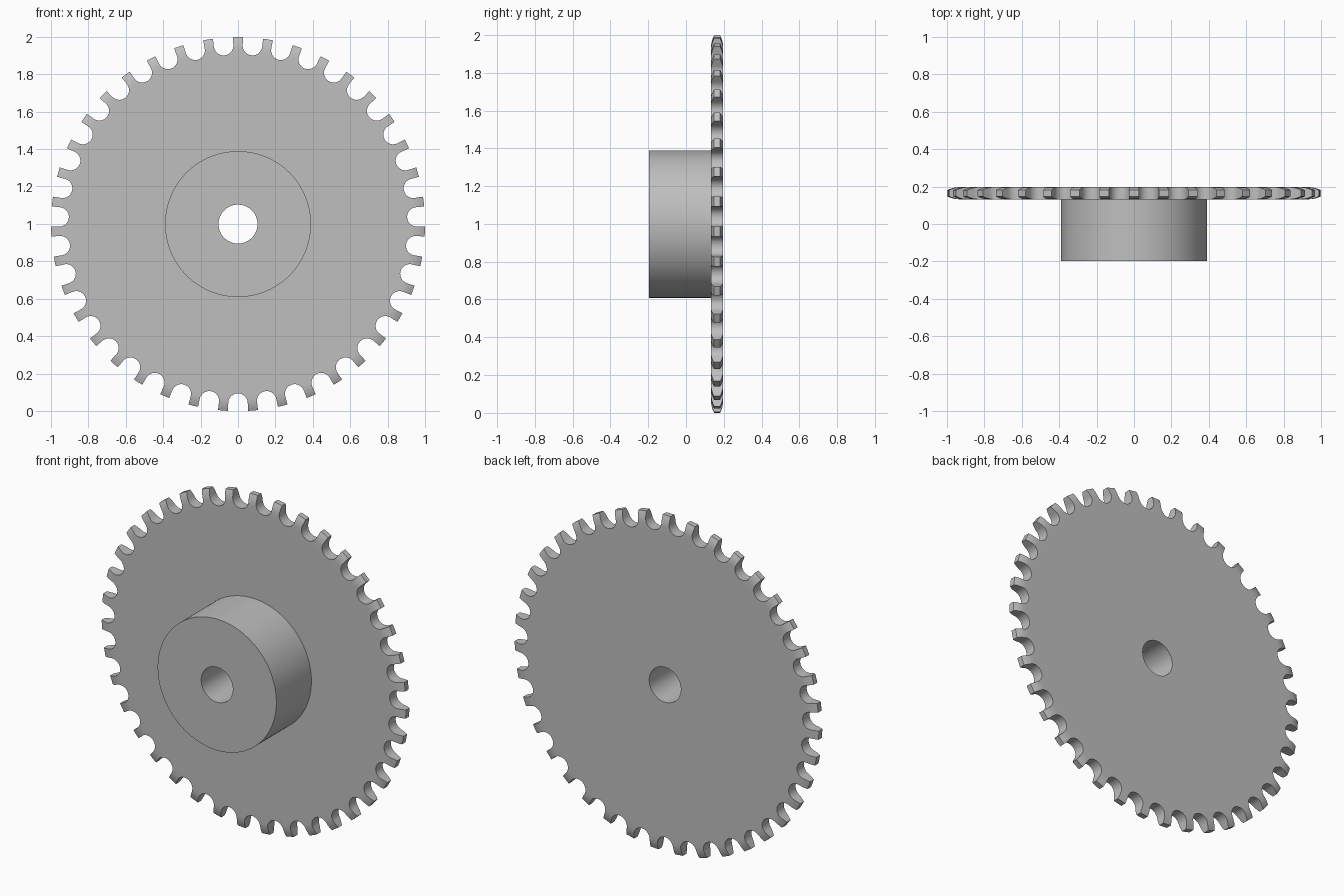
import bpy, bmesh
from math import sin, cos, pi, sqrt, radians
from mathutils import Matrix, Vector

TEETH = 39
STEPS = TEETH * 4
CENTRE = Vector((0, 0, 0.999))
BORE, HUB, TIP = 0.104, 0.39, 1.0
FRONT, PLATE, BACK = -0.197, 0.132, 0.197
SEAT_R, ROLLER = 0.957, 0.052

cube = bpy.data.objects.get("Cube")
if cube:
    bpy.data.objects.remove(cube, do_unlink=True)

steel = bpy.data.materials.new("grey steel")
steel.use_nodes = True
grey = (0.52, 0.52, 0.52, 1)
steel.diffuse_color = grey
steel.node_tree.nodes["Principled BSDF"].inputs["Base Color"].default_value = grey


def make_object(name, bm):
    bmesh.ops.recalc_face_normals(bm, faces=bm.faces)
    mesh = bpy.data.meshes.new(name)
    bm.to_mesh(mesh)
    bm.free()
    mesh.materials.append(steel)
    obj = bpy.data.objects.new(name, mesh)
    bpy.context.collection.objects.link(obj)
    return obj


# Turned blank: bore, hub and plate with a rounded rim
round_r, round_start = 0.15, 0.932
rim = []
for i in range(6):
    r = round_start + (TIP - round_start) * i / 5
    rim.append((r, round_r - sqrt(round_r ** 2 - (r - round_start) ** 2)))
profile = [(BORE, FRONT), (HUB, FRONT), (HUB, PLATE), (0.89, PLATE)]
profile += [(r, PLATE + d) for r, d in rim]
profile += [(r, BACK - d) for r, d in reversed(rim)]
profile += [(0.89, BACK), (BORE, BACK)]

bm = bmesh.new()
rings = []
for s in range(STEPS):
    a = 2 * pi * (s + 0.5) / STEPS
    rings.append([bm.verts.new(CENTRE + Vector((r * sin(a), y, r * cos(a))))
                  for r, y in profile])
for s in range(STEPS):
    here, after = rings[s], rings[(s + 1) % STEPS]
    for i in range(len(profile)):
        j = (i + 1) % len(profile)
        bm.faces.new((here[i], here[j], after[j], after[i]))
sprocket = make_object("sprocket", bm)

# Roller seats: round-bottomed slots between the teeth
slot = [(-0.057, 1.05)]
for i in range(17):
    a = pi + pi * i / 16
    slot.append((ROLLER * cos(a), SEAT_R + ROLLER * sin(a)))
slot.append((0.057, 1.05))

bm = bmesh.new()
for t in range(TEETH):
    turn = Matrix.Rotation(2 * pi * (t + 0.5) / TEETH, 3, 'Y')
    ends = [[bm.verts.new(CENTRE + turn @ Vector((x, y, z))) for x, z in slot]
            for y in (PLATE - 0.05, BACK + 0.05)]
    bm.faces.new(ends[0])
    bm.faces.new(list(reversed(ends[1])))
    for i in range(len(slot)):
        j = (i + 1) % len(slot)
        bm.faces.new((ends[0][j], ends[0][i], ends[1][i], ends[1][j]))
cutter = make_object("slot_cutter", bm)
cutter.hide_render = True

# Cut the teeth, then drop the cutter
cut = sprocket.modifiers.new("teeth", 'BOOLEAN')
cut.operation = 'DIFFERENCE'
cut.solver = 'EXACT'
cut.object = cutter
bpy.ops.object.select_all(action='DESELECT')
sprocket.select_set(True)
bpy.context.view_layer.objects.active = sprocket
bpy.ops.object.modifier_apply(modifier=cut.name)
bpy.data.objects.remove(cutter, do_unlink=True)
bpy.ops.object.shade_smooth_by_angle(angle=radians(30))
